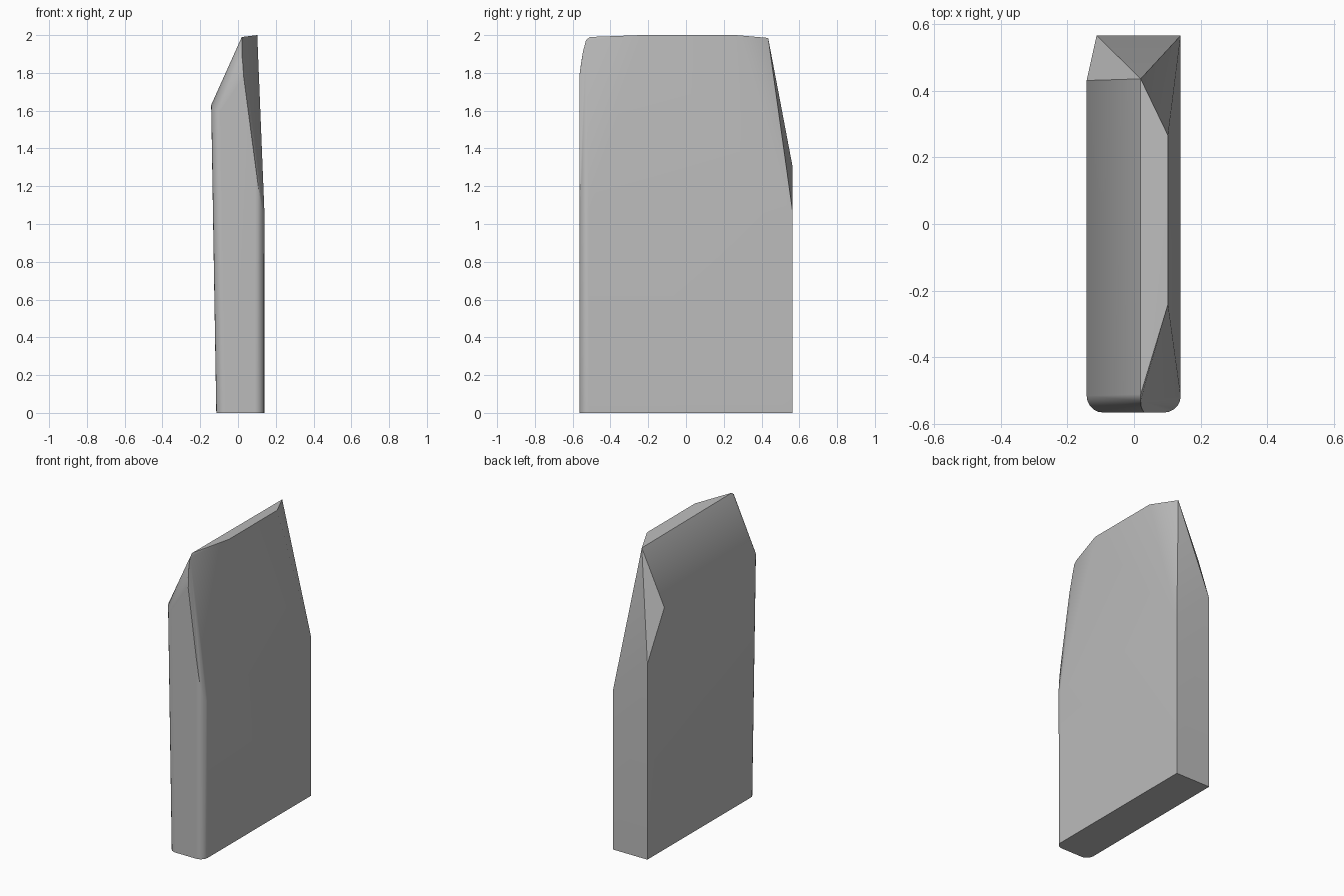
import bpy, bmesh, math

cube = bpy.data.objects.get("Cube")
if cube:
    bpy.data.objects.remove(cube, do_unlink=True)

# Stone colour
stone = bpy.data.materials.new("stone_grey")
stone.use_nodes = True
grey = (0.5, 0.5, 0.5, 1)
stone.diffuse_color = grey
bsdf = stone.node_tree.nodes["Principled BSDF"]
bsdf.inputs["Base Color"].default_value = grey
bsdf.inputs["Roughness"].default_value = 0.8

FRONT, BACK, RADIUS, STEPS = -0.565, 0.565, 0.05, 5


def front_corner(x, side, height):
    """Rounded upright corner; height gives z from the arc point's x and y."""
    points = []
    for i in range(STEPS + 1):
        a = math.pi / 2 * i / STEPS
        px = x + side * RADIUS * (math.cos(a) - 1)
        py = FRONT + RADIUS * (1 - math.sin(a))
        points.append((px, py, height(px, py)))
    return points


def chipped_height(x, y):
    """Plane of the chip on the front left corner."""
    return (0.1088 - 0.251 * x + 0.0756 * y) / 0.0328


points = []
# Foot of the slab
points += front_corner(-0.115, -1, lambda x, y: 0)
points += front_corner(0.138, 1, lambda x, y: 0)
points += [(-0.112, BACK, 0), (0.14, BACK, 0)]
# Shoulders at the front: a soft one and a chipped one
points += front_corner(-0.142, -1, lambda x, y: 1.63 + (y + 0.515) * 0.6)
points += front_corner(0.14, 1, chipped_height)
# Shoulders at the back
points += [(-0.112, BACK, 1.3), (-0.142, 0.43, 1.63), (0.14, BACK, 1.06)]
# Rounded front end of the ridge
points += [(0.02, -0.51, 1.99), (0.02, -0.53, 1.972), (0.021, -0.546, 1.91),
           (0.024, -0.557, 1.84), (0.03, FRONT, 1.78)]
# Ridge and top facet
points += [(0.02, 0.435, 1.985), (0.102, -0.24, 2), (0.102, 0.265, 2)]

# Wrap the outline in one faceted skin
bm = bmesh.new()
for p in points:
    bm.verts.new(p)
hull = bmesh.ops.convex_hull(bm, input=bm.verts)
loose = {g for g in hull["geom_interior"] + hull["geom_unused"]
         if isinstance(g, bmesh.types.BMVert)}
bmesh.ops.delete(bm, geom=list(loose), context="VERTS")
bmesh.ops.dissolve_limit(bm, angle_limit=math.radians(0.4),
                         verts=bm.verts, edges=bm.edges)
bmesh.ops.recalc_face_normals(bm, faces=bm.faces)

mesh = bpy.data.meshes.new("stone_slab")
bm.to_mesh(mesh)
bm.free()
mesh.materials.append(stone)
slab = bpy.data.objects.new("stone_slab", mesh)
bpy.context.collection.objects.link(slab)

# Soft shading with crisp chipped edges
bpy.ops.object.select_all(action="DESELECT")
slab.select_set(True)
bpy.context.view_layer.objects.active = slab
bpy.ops.object.shade_smooth_by_angle(angle=math.radians(30))
weighted = slab.modifiers.new("weighted_normals", "WEIGHTED_NORMAL")
weighted.keep_sharp = True
